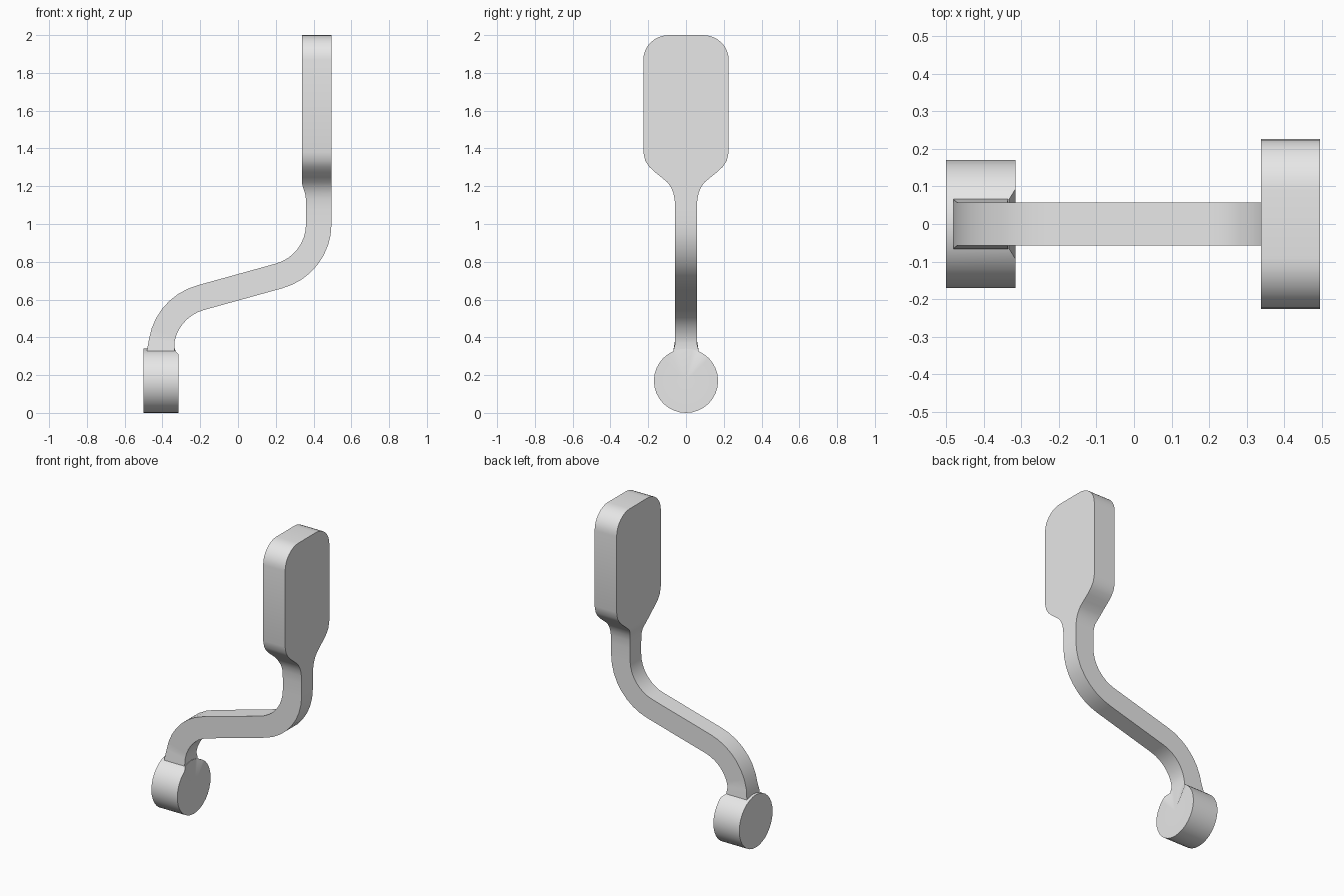
import bpy
import bmesh
from math import sin, cos, radians, pi
from mathutils import Matrix

cube = bpy.data.objects.get("Cube")
if cube:
    bpy.data.objects.remove(cube, do_unlink=True)

grey = bpy.data.materials.new("plain_grey")
grey.use_nodes = True
grey.diffuse_color = (0.8, 0.8, 0.8, 1)
grey.node_tree.nodes["Principled BSDF"].inputs["Base Color"].default_value = (0.8, 0.8, 0.8, 1)


def finish(name, bm):
    """Turn a bmesh into a named, smooth-shaded object."""
    bmesh.ops.recalc_face_normals(bm, faces=bm.faces)
    mesh = bpy.data.meshes.new(name)
    bm.to_mesh(mesh)
    bm.free()
    mesh.materials.append(grey)
    ob = bpy.data.objects.new(name, mesh)
    bpy.context.collection.objects.link(ob)
    bpy.ops.object.select_all(action='DESELECT')
    ob.select_set(True)
    bpy.context.view_layer.objects.active = ob
    bpy.ops.object.shade_smooth_by_angle(angle=radians(30))
    return ob


# Each section: centre x, centre z, heading from vertical, half thickness, half width
THICK, WIDTH, RADIUS, TURN, STEPS = 0.0675, 0.057, 0.285, radians(75), 8
sections = [(-0.408, 0.28, 0, 0.073, 0.066), (-0.408, 0.335, 0, 0.073, 0.066)]

# Lower bend: from upright over to the shallow slope
for i in range(1, STEPS + 1):
    a = TURN * i / STEPS
    sections.append((-0.408 + RADIUS * (1 - cos(a)), 0.335 + RADIUS * sin(a), a, THICK, WIDTH))

# Upper bend: from the slope back to upright
for i in range(STEPS + 1):
    a = TURN * (1 - i / STEPS)
    sections.append((0.4275 - RADIUS * (1 - cos(a)), 1.0 - RADIUS * sin(a), a, THICK, WIDTH))

# Neck flaring into the paddle, then the rounded top corners
outline = [(0.057, 1.08), (0.06, 1.13), (0.067, 1.165), (0.08, 1.195), (0.098, 1.22),
           (0.13, 1.247), (0.165, 1.275), (0.195, 1.303), (0.216, 1.335), (0.226, 1.38)]
for i in range(9):
    a = pi / 2 * i / 8
    outline.append((0.09 + 0.136 * cos(a), 1.87 + 0.13 * sin(a)))
for width, z in outline:
    step = min(max((z - 1.15) / 0.06, 0), 1)
    near = 0.36 - 0.022 * step
    sections.append(((near + 0.495) / 2, z, 0, (0.495 - near) / 2, width))

# Lever: one loft of rectangular sections, from arm to paddle
bm = bmesh.new()
rings = []
for x, z, a, t, w in sections:
    rings.append([bm.verts.new((x + s * t * cos(a), y * w, z - s * t * sin(a)))
                  for s, y in ((-1, -1), (1, -1), (1, 1), (-1, 1))])
for low, high in zip(rings, rings[1:]):
    for k in range(4):
        n = (k + 1) % 4
        bm.faces.new((low[k], low[n], high[n], high[k]))
bm.faces.new(rings[0])
bm.faces.new(rings[-1])
finish("lever_arm_and_paddle", bm)

# Hub: short cylinder lying along x, with the rim eased back where the arm joins
bm = bmesh.new()
bmesh.ops.create_cone(bm, cap_ends=True, cap_tris=True, segments=32, radius1=0.17,
                      radius2=0.17, depth=0.185,
                      matrix=Matrix.Translation((-0.4075, 0, 0.17)) @ Matrix.Rotation(pi / 2, 4, 'Y'))
for v in bm.verts:
    if v.co.x > -0.4 and v.co.z > 0.3 and abs(v.co.y) < 0.07:
        v.co.x = -0.333
finish("hub", bm)
